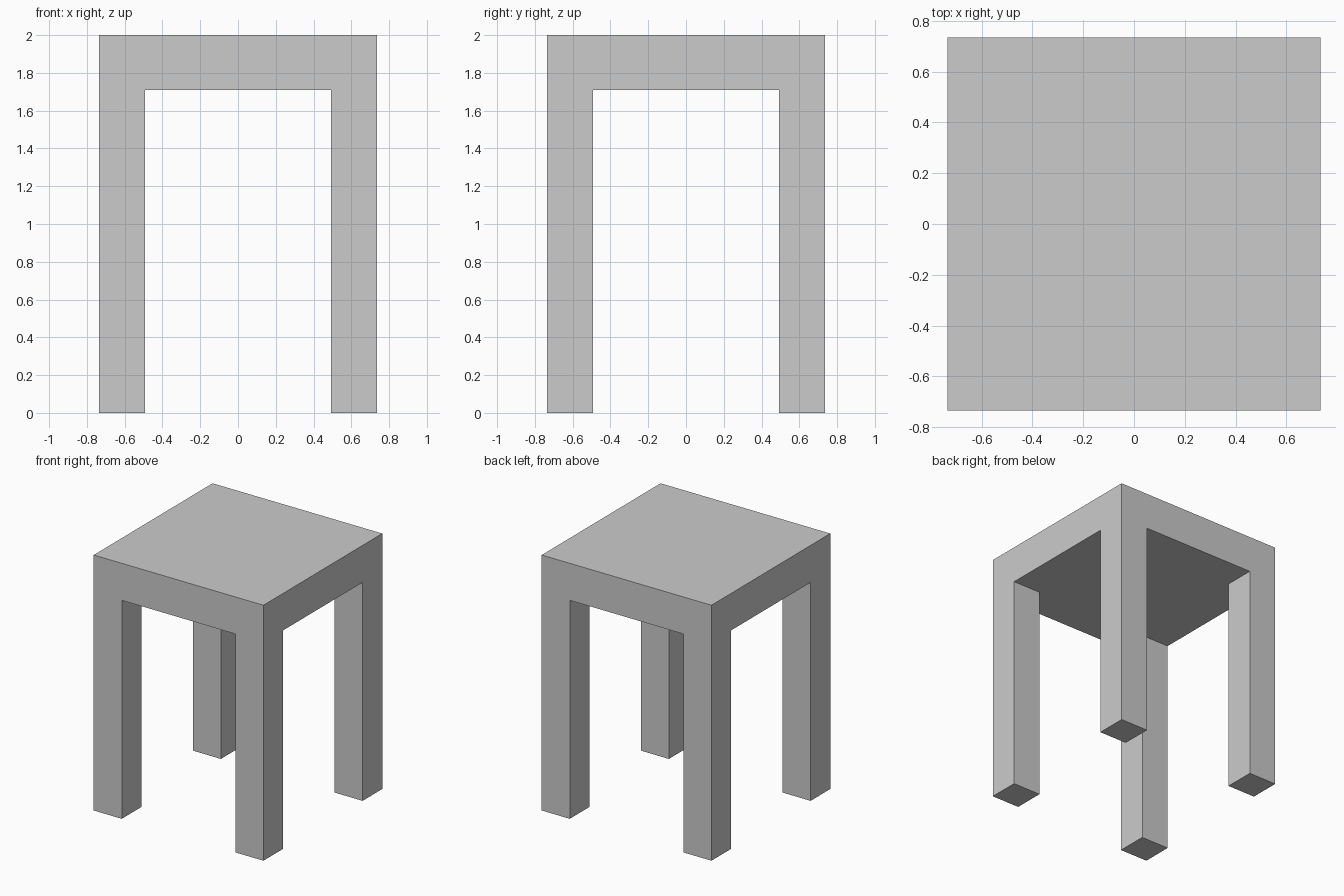
import bpy
import bmesh
import math

if "Cube" in bpy.data.objects:
    bpy.data.objects.remove(bpy.data.objects["Cube"])

OUT, INN = 0.735, 0.492     # half width of seat, inner faces of legs
UNDER, TOP = 1.71, 2.0      # underside and top of seat


def extrude(bm, faces, dz, keep):
    """Extrude a face region vertically."""
    res = bmesh.ops.extrude_face_region(bm, geom=faces, use_keep_orig=keep)
    verts = [g for g in res["geom"] if isinstance(g, bmesh.types.BMVert)]
    bmesh.ops.translate(bm, verts=verts, vec=(0, 0, dz))


bm = bmesh.new()

# Seat underside: 3 x 3 grid whose corner cells are the leg footprints
bmesh.ops.create_grid(bm, x_segments=3, y_segments=3, size=1.5)
for v in bm.verts:
    x, y = (math.copysign(OUT if abs(c) > 1 else INN, c) for c in v.co.xy)
    v.co = (x, y, UNDER)

# Thick seat slab
extrude(bm, bm.faces[:], TOP - UNDER, True)
bmesh.ops.recalc_face_normals(bm, faces=bm.faces[:])

# Four legs pulled down from the corner cells
corners = []
for f in bm.faces:
    c = f.calc_center_median()
    if abs(c.z - UNDER) < 1e-4 and min(abs(c.x), abs(c.y)) > INN:
        corners.append(f)
extrude(bm, corners, -UNDER, False)

# Merge coplanar faces so sides and top are single clean panels
bmesh.ops.recalc_face_normals(bm, faces=bm.faces[:])
bmesh.ops.dissolve_limit(bm, angle_limit=math.radians(1),
                         verts=bm.verts[:], edges=bm.edges[:])

mesh = bpy.data.meshes.new("stool")
bm.to_mesh(mesh)
bm.free()
stool = bpy.data.objects.new("stool", mesh)
bpy.context.collection.objects.link(stool)
